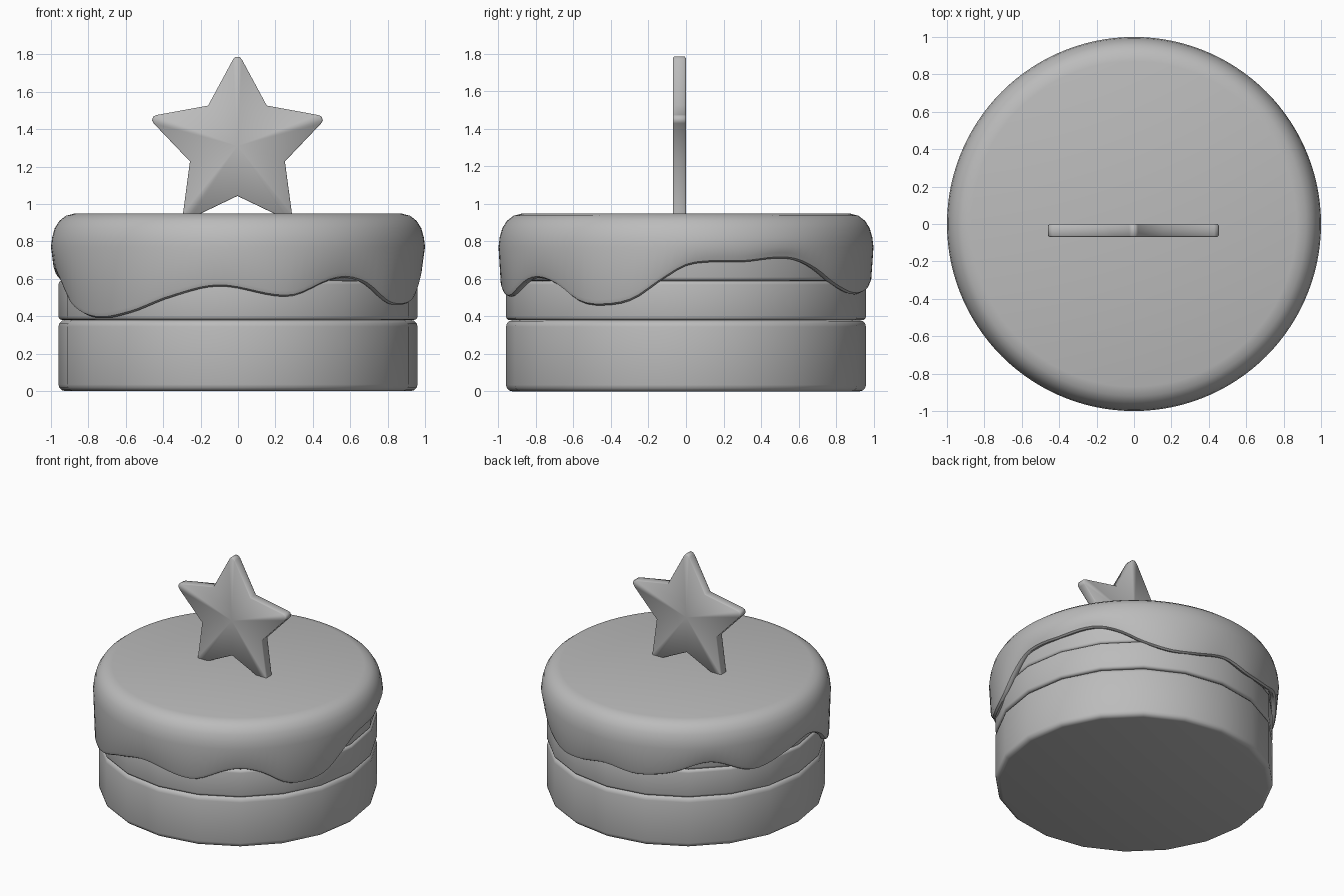
import bpy, bmesh, math
from mathutils import Vector

cube = bpy.data.objects.get("Cube")
if cube:
    bpy.data.objects.remove(cube)

grey = bpy.data.materials.new("plain grey")
grey.use_nodes = True
COLOUR = (0.5, 0.5, 0.5, 1)
grey.diffuse_color = COLOUR
grey.node_tree.nodes["Principled BSDF"].inputs["Base Color"].default_value = COLOUR


def finish(name, bm, angle=40):
    """Turn a bmesh into a smooth shaded object."""
    bmesh.ops.recalc_face_normals(bm, faces=bm.faces)
    mesh = bpy.data.meshes.new(name)
    bm.to_mesh(mesh)
    bm.free()
    mesh.materials.append(grey)
    obj = bpy.data.objects.new(name, mesh)
    bpy.context.collection.objects.link(obj)
    bpy.ops.object.select_all(action='DESELECT')
    obj.select_set(True)
    bpy.context.view_layer.objects.active = obj
    bpy.ops.object.shade_smooth_by_angle(angle=math.radians(angle))
    return obj


def lathe(name, sides, profile):
    """Revolve profile(angle) -> [(radius, z), ...] and cap both ends."""
    bm = bmesh.new()
    columns = []
    for i in range(sides):
        a = math.tau * i / sides
        columns.append([bm.verts.new((r * math.cos(a), r * math.sin(a), z))
                        for r, z in profile(a)])
    for i, col in enumerate(columns):
        nxt = columns[(i + 1) % sides]
        for j in range(len(col) - 1):
            bm.faces.new((col[j], nxt[j], nxt[j + 1], col[j + 1]))
    bm.faces.new([c[0] for c in columns])
    bm.faces.new([c[-1] for c in columns])
    return finish(name, bm)


# Cake layers: rounded, few-sided discs
def cake_layer(name, bottom, top, radius=0.96, b=0.035):
    def profile(a):
        pts = []
        for centre, start in ((bottom + b, -90), (top - b, 0)):
            for step in range(4):
                t = math.radians(start + step * 30)
                pts.append((radius - b + b * math.cos(t), centre + b * math.sin(t)))
        return pts
    return lathe(name, 20, profile)


cake_layer("bottom_cake_layer", 0, 0.38)
cake_layer("middle_cake_layer", 0.38, 0.59, b=0.02)
cake_layer("top_cake_layer", 0.59, 0.9, radius=0.955, b=0.02)

# Icing: wavy lower edge given as (angle in degrees, height)
DRIPS = [(0, .67), (8, .69), (18, .69), (30, .71), (37, .70), (45, .65),
         (54, .57), (65, .52), (76, .53), (90, .57), (104, .54), (118, .57),
         (135, .65), (153, .55), (171, .61), (184, .65), (195, .58),
         (206, .45), (220, .39), (234, .42), (248, .50), (264, .56),
         (286, .505), (300, .59), (307, .605), (315, .57), (325, .475),
         (334, .46), (343, .49), (352, .59)]


def drip_height(a):
    """Smooth periodic curve through the drip points."""
    deg = math.degrees(a) % 360
    n = len(DRIPS)

    def pt(k):
        return DRIPS[k % n][0] + 360 * (k // n), DRIPS[k % n][1]

    k = max(i for i in range(n) if DRIPS[i][0] <= deg + 1e-6)
    p0, p1, p2, p3 = (pt(k + o) for o in (-1, 0, 1, 2))
    h = p2[0] - p1[0]
    t = (deg - p1[0]) / h
    m1 = (p2[1] - p0[1]) / (p2[0] - p0[0]) * h
    m2 = (p3[1] - p1[1]) / (p3[0] - p1[0]) * h
    return ((2 * t**3 - 3 * t**2 + 1) * p1[1] + (t**3 - 2 * t**2 + t) * m1
            + (3 * t**2 - 2 * t**3) * p2[1] + (t**3 - t**2) * m2)


def icing_profile(a):
    z = drip_height(a)
    lip = [(0.92, z + 0.03), (0.945, z + 0.005), (0.965, z),
           (0.98, z + 0.008), (0.988, z + 0.03)]
    dome = [(1.0, 0.77), (0.994, 0.82), (0.98, 0.87), (0.955, 0.91),
            (0.92, 0.937), (0.87, 0.95)]
    return lip + dome


lathe("icing", 120, icing_profile)

# Star topper: blunt tips, straight-sided plate
CENTRE, OUTER, INNER, HALF = Vector((-0.003, -0.035, 1.31)), 0.48, 0.267, 0.035
outline = []
for i in range(5):
    a = math.radians(90 + 72 * i)
    along = Vector((math.cos(a), 0, math.sin(a)))
    side = Vector((-math.sin(a), 0, math.cos(a)))
    outline += [along * (OUTER - 0.018) - side * 0.024, along * (OUTER - 0.003) - side * 0.011,
                along * (OUTER - 0.003) + side * 0.011, along * (OUTER - 0.018) + side * 0.024]
    b = a + math.radians(36)
    outline.append(Vector((math.cos(b), 0, math.sin(b))) * INNER)

bm = bmesh.new()
rings, hubs = [], []
for y, inset in ((-HALF, 0.98), (-HALF + 0.008, 1), (HALF - 0.008, 1), (HALF, 0.98)):
    rings.append([bm.verts.new(CENTRE + p * inset + Vector((0, y, 0))) for p in outline])
n = len(outline)
for low, high in zip(rings, rings[1:]):
    for i in range(n):
        bm.faces.new((low[i], low[(i + 1) % n], high[(i + 1) % n], high[i]))
for ring, y in ((rings[0], -HALF), (rings[-1], HALF)):
    hub = bm.verts.new(CENTRE + Vector((0, y, 0)))
    for i in range(n):
        bm.faces.new((ring[i], ring[(i + 1) % n], hub))
finish("star_topper", bm, 60)
